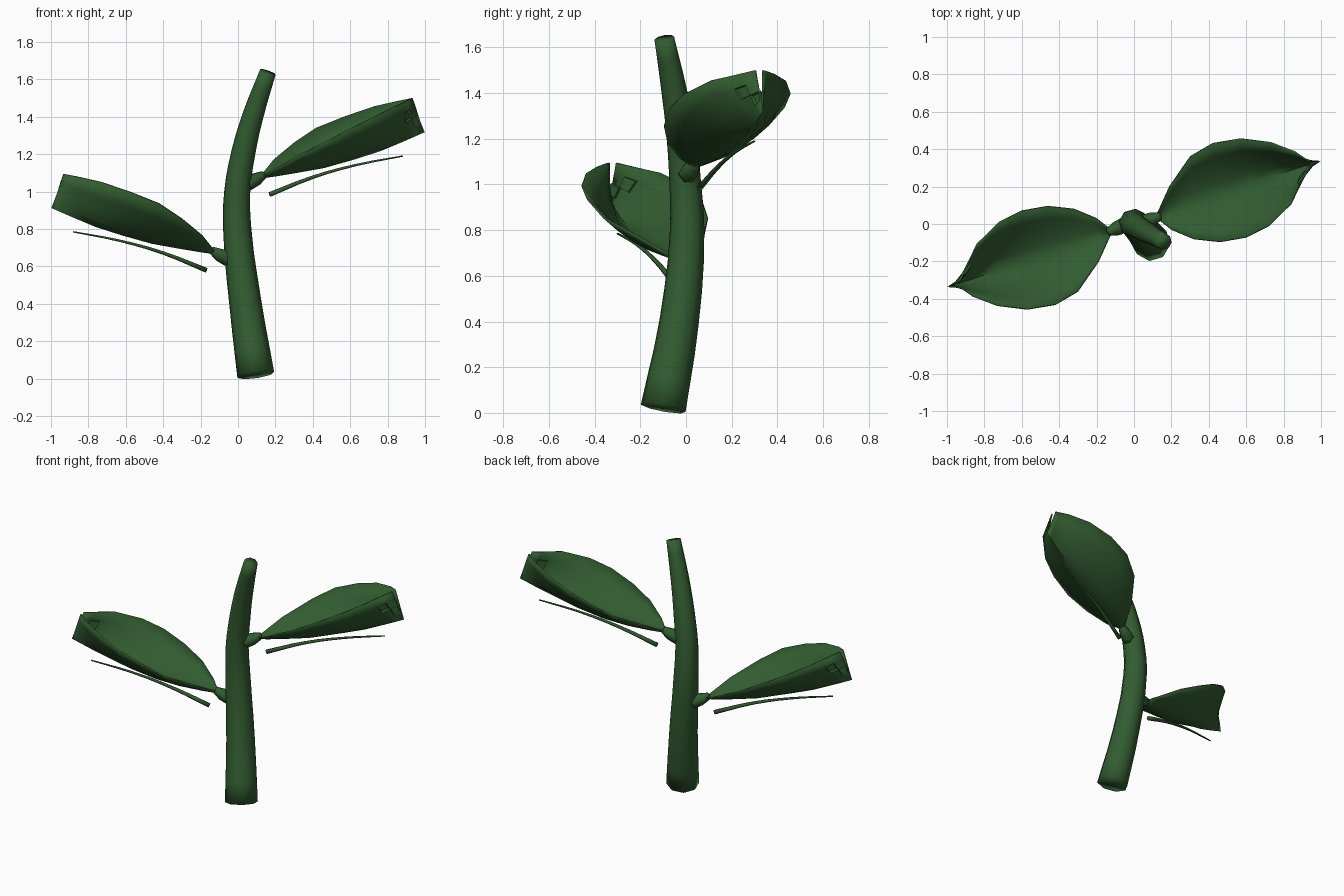
import bpy
import bmesh
import math
from mathutils import Matrix, Vector

if "Cube" in bpy.data.objects:
    bpy.data.objects.remove(bpy.data.objects["Cube"])

green = bpy.data.materials.new("leaf_green")
green.use_nodes = True
green.diffuse_color = (0.032, 0.108, 0.03, 1)
green.node_tree.nodes["Principled BSDF"].inputs["Base Color"].default_value = green.diffuse_color


def finish(obj, angle):
    """Smooth the surface up to the given edge angle."""
    bpy.ops.object.select_all(action="DESELECT")
    obj.select_set(True)
    bpy.context.view_layer.objects.active = obj
    bpy.ops.object.shade_smooth_by_angle(angle=math.radians(angle))


def tube(name, points, radii, place=Matrix(), resolution=2):
    """Sweep a tapered round section along a smooth path."""
    curve = bpy.data.curves.new(name, "CURVE")
    curve.dimensions = "3D"
    curve.bevel_depth = 1
    curve.bevel_resolution = resolution
    curve.use_fill_caps = True
    curve.resolution_u = 3
    spline = curve.splines.new("BEZIER")
    spline.bezier_points.add(len(points) - 1)
    for bp, co, radius in zip(spline.bezier_points, points, radii):
        bp.co = place @ Vector(co)
        bp.radius = radius
        bp.handle_left_type = bp.handle_right_type = "AUTO"
    path = bpy.data.objects.new(name + "_path", curve)
    bpy.context.collection.objects.link(path)
    bpy.context.view_layer.update()
    graph = bpy.context.evaluated_depsgraph_get()
    mesh = bpy.data.meshes.new_from_object(path.evaluated_get(graph))
    bpy.data.objects.remove(path)
    mesh.materials.clear()
    mesh.materials.append(green)
    # Join the end caps to the wall so they shade smoothly
    bm = bmesh.new()
    bm.from_mesh(mesh)
    bmesh.ops.remove_doubles(bm, verts=bm.verts, dist=0.0005)
    bmesh.ops.recalc_face_normals(bm, faces=bm.faces)
    bm.to_mesh(mesh)
    bm.free()
    obj = bpy.data.objects.new(name, mesh)
    bpy.context.collection.objects.link(obj)
    finish(obj, 120)


# Leaf stations from stalk to tip: near rim, keel, far rim
STATIONS = [
    ((.13, .025, 1.085), (.13, .04, 1.075), (.125, .055, 1.09)),
    ((.20, -.03, 1.12), (.20, .065, 1.085), (.19, .20, 1.17)),
    ((.32, -.08, 1.19), (.32, .11, 1.105), (.30, .36, 1.26)),
    ((.46, -.095, 1.26), (.46, .16, 1.13), (.42, .43, 1.34)),
    ((.60, -.07, 1.335), (.62, .215, 1.175), (.57, .455, 1.40)),
    ((.72, -.01, 1.395), (.76, .26, 1.22), (.73, .435, 1.455)),
    ((.84, .11, 1.455), (.88, .30, 1.27), (.86, .385, 1.485)),
    ((.93, .305, 1.50), (.995, .335, 1.32), (.93, .337, 1.50)),
]
HALF = 4


def section(near, keel, far, power):
    """Points across the blade, curving up from the keel to both rims."""
    k = Vector(keel)
    points = []
    for i in range(-HALF, HALF + 1):
        s = abs(i) / HALF
        d = Vector(near if i < 0 else far) - k
        points.append(k + Vector((d.x * s, d.y * s, d.z * s ** power)))
    return points


def leaf(name, place):
    """Cupped blade whose rims fold together at the tip."""
    powers = [1.5] * (len(STATIONS) - 2) + [1.25, 1]
    sections = [section(*station, p) for station, p in zip(STATIONS, powers)]
    # Extra sections near the tip to hold the dents
    before, tip = sections[-2:]
    sections[-1:-1] = [[a.lerp(b, t) for a, b in zip(before, tip)] for t in (.35, .68)]
    bm = bmesh.new()
    rows = [[bm.verts.new(place @ p) for p in points] for points in sections]
    faces = [[bm.faces.new((a[i], b[i], b[i + 1], a[i + 1]))
              for i in range(2 * HALF)] for a, b in zip(rows, rows[1:])]
    # Two small dents in the near wall
    bm.normal_update()
    dents = [faces[-2][1], faces[-1][2]]
    outward = place.to_3x3() @ Vector((.87, -.45, .2))
    depth = -.012 if dents[0].normal.dot(outward) > 0 else .012
    bmesh.ops.inset_individual(bm, faces=dents, thickness=.004, depth=depth)
    mesh = bpy.data.meshes.new(name)
    bm.to_mesh(mesh)
    bm.free()
    mesh.materials.append(green)
    obj = bpy.data.objects.new(name, mesh)
    bpy.context.collection.objects.link(obj)
    solid = obj.modifiers.new("thickness", "SOLIDIFY")
    solid.thickness = 0.008
    solid.offset = 0
    finish(obj, 50)


# Bowed main stem
tube("stem",
     [(.095, -.1, .02), (.04, -.03, .4), (-.004, .005, .8), (-.004, -.003, 1),
      (.027, -.02, 1.2), (.078, -.05, 1.4), (.16, -.095, 1.64)],
     [.1, .087, .076, .07, .065, .057, .044])

# Each side has a leaf, a stalk and a loose rib under the blade
opposite = Matrix.Translation((0, 0, -.405)) @ Matrix.Rotation(math.pi, 4, "Z")
for side, place in (("left", Matrix()), ("right", opposite)):
    leaf(side + "_leaf", place)
    tube(side + "_stalk", [(.05, .005, 1.043), (.095, .025, 1.066), (.14, .043, 1.092)],
         [.042, .038, .022], place, 1)
    tube(side + "_rib",
         [(.17, .06, .985), (.4, .14, 1.077), (.63, .215, 1.142), (.88, .3, 1.19)],
         [.014, .01, .007, .004], place, 1)
